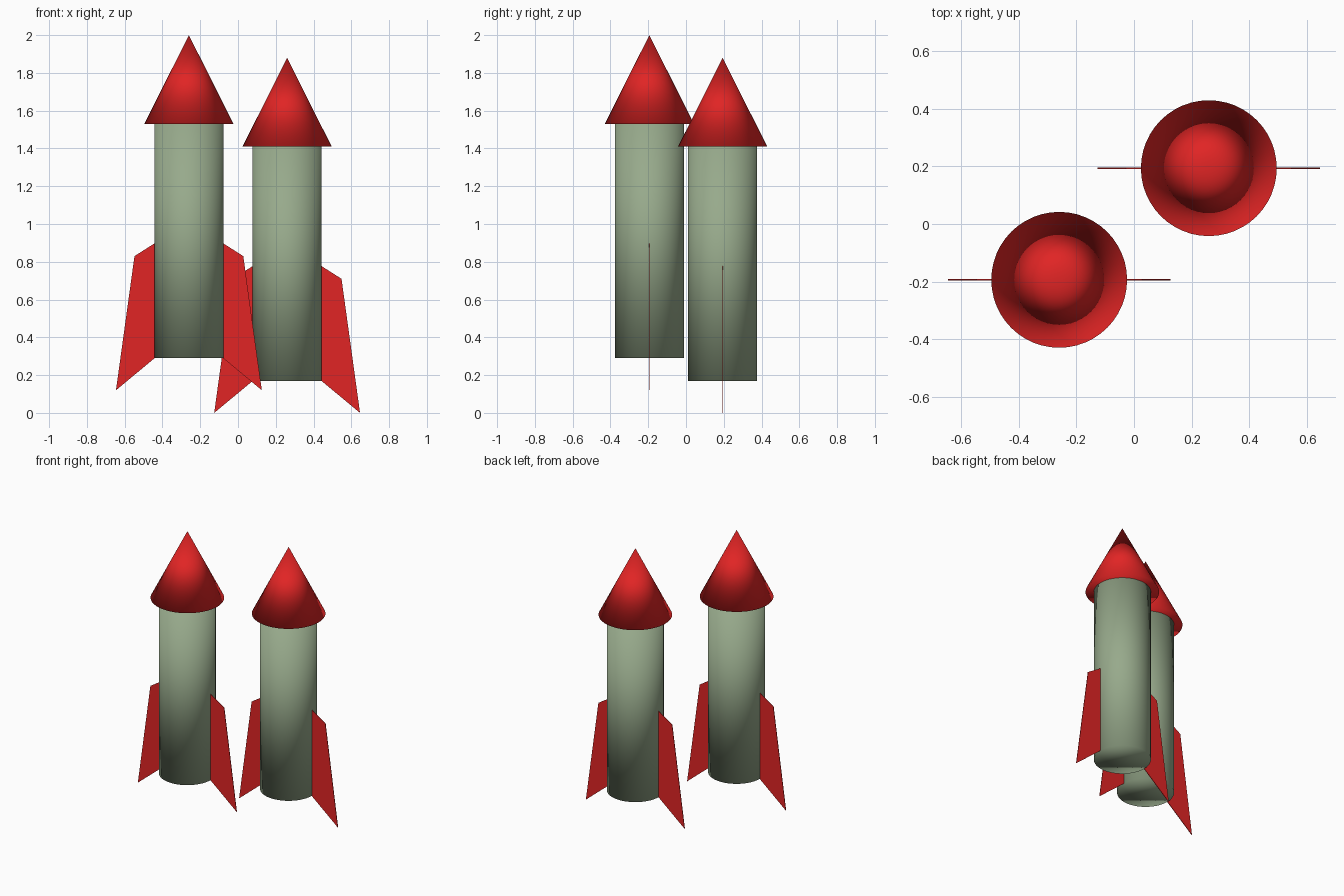
import bpy

if "Cube" in bpy.data.objects:
    bpy.data.objects.remove(bpy.data.objects["Cube"])


def material(name, rgb):
    m = bpy.data.materials.new(name)
    m.diffuse_color = (*rgb, 1)
    m.use_nodes = True
    m.node_tree.nodes["Principled BSDF"].inputs["Base Color"].default_value = m.diffuse_color
    return m


RED = material("red_paint", (0.75, 0.018, 0.018))
GREEN = material("green_paint", (0.31, 0.40, 0.26))

BODY_R, CONE_R = 0.183, 0.236
# fin outline: (distance from rocket axis, height above the fin tip)
FIN = [(BODY_R - 0.002, 0.29), (0.386, 0.0), (0.288, 0.71), (BODY_R - 0.002, 0.78)]
FIN = [(r, h - 0.002 if h == 0.78 else h) for r, h in FIN]
FIN[0] = (FIN[0][0], 0.17)
FIN_T = 0.004


def lathe_part(name, r1, r2, z0, z1, x, y, mat):
    bpy.ops.mesh.primitive_cone_add(vertices=48, radius1=r1, radius2=r2,
                                    depth=z1 - z0, location=(x, y, (z0 + z1) / 2))
    ob = bpy.context.object
    ob.name = name
    ob.data.materials.append(mat)
    bpy.ops.object.shade_smooth()
    return ob


def fin(name, side, x, y, z):
    pts = [(side * r, t, h) for t in (-FIN_T / 2, FIN_T / 2) for r, h in FIN]
    faces = [(0, 1, 2, 3), (7, 6, 5, 4)]
    faces += [(i, i + 4, (i + 1) % 4 + 4, (i + 1) % 4) for i in range(4)]
    if side < 0:
        faces = [f[::-1] for f in faces]
    me = bpy.data.meshes.new(name)
    me.from_pydata(pts, [], faces)
    me.materials.append(RED)
    ob = bpy.data.objects.new(name, me)
    ob.location = (x, y, z)
    bpy.context.collection.objects.link(ob)


def rocket(prefix, x, y, z):
    # tube body, overhanging nose cone, two side fins
    lathe_part(prefix + "_body", BODY_R, BODY_R, z + 0.17, z + 1.41, x, y, GREEN)
    lathe_part(prefix + "_nose_cone", CONE_R, 0, z + 1.41, z + 1.88, x, y, RED)
    fin(prefix + "_left_fin", -1, x, y, z)
    fin(prefix + "_right_fin", 1, x, y, z)


rocket("high_rocket", -0.26, -0.194, 0.12)
rocket("low_rocket", 0.26, 0.194, 0.0)
